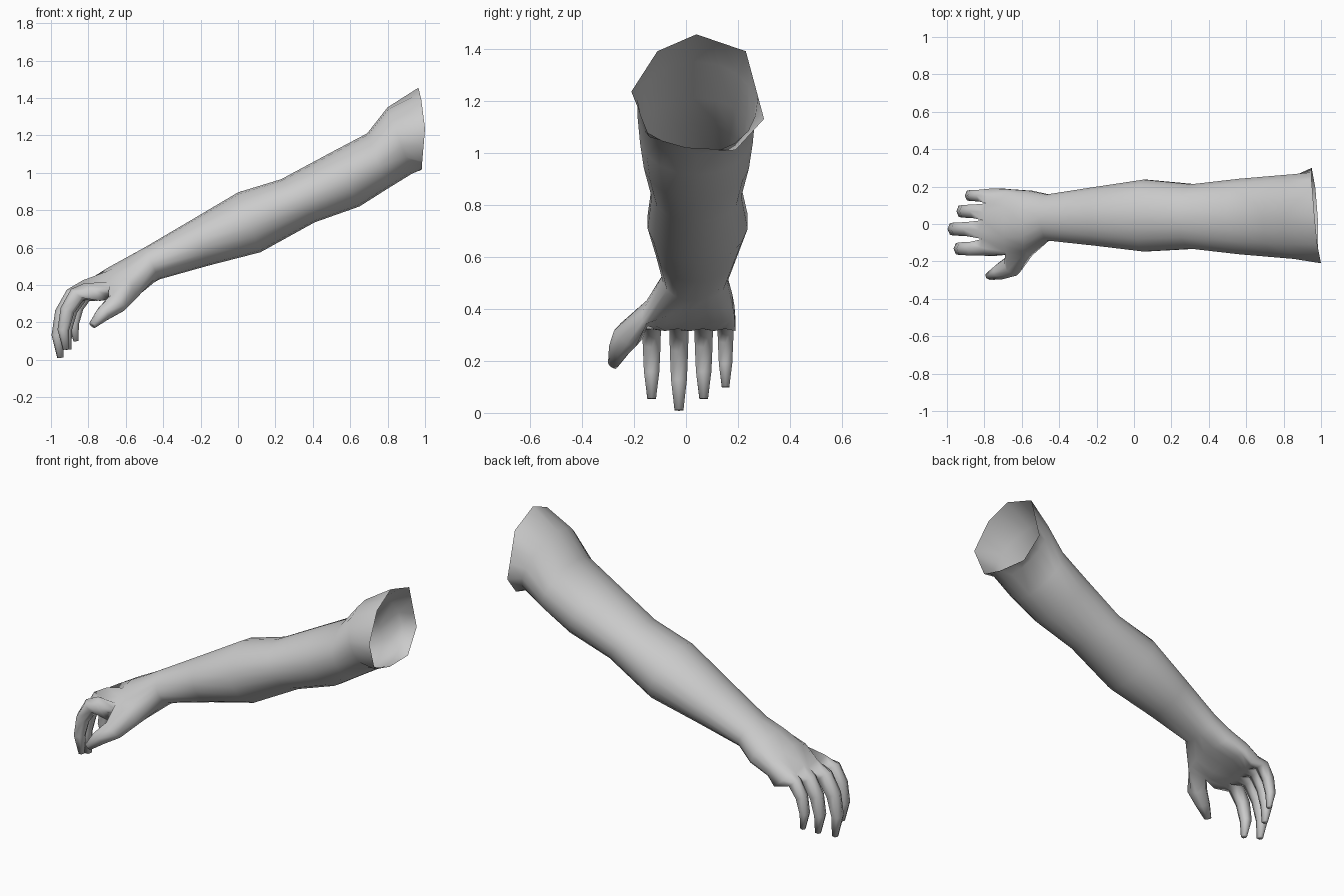
import bpy, bmesh
from math import cos, sin, radians
from mathutils import Vector

if "Cube" in bpy.data.objects:
    bpy.data.objects.remove(bpy.data.objects["Cube"])

N = 18                       # 9 points over the top, 9 underneath
bm = bmesh.new()


def add_loop(points):
    return [bm.verts.new(p) for p in points]


def bridge(a, b, skip=()):
    n = len(a)
    for k in range(n):
        if k not in skip:
            m = (k + 1) % n
            bm.faces.new((a[k], a[m], b[m], b[k]))


def spow(v, p):
    return abs(v) ** p * (1 if v >= 0 else -1)


def section(top, bottom, y0, y1, p=1.0, drop0=0.0, drop1=0.0):
    """Rounded ring from its top and bottom (x, z) and its y limits."""
    pts = []
    for k in range(N):
        a = radians(170 - 20 * k)
        c, s = spow(cos(a), p), spow(sin(a), p)
        x = (top[0] + bottom[0]) / 2 + s * (top[0] - bottom[0]) / 2
        z = (top[1] + bottom[1]) / 2 + s * (top[1] - bottom[1]) / 2
        z -= (drop0 if c < 0 else drop1) * c * c
        pts.append((x, (y0 + y1) / 2 + c * (y1 - y0) / 2, z))
    return pts


# Open shoulder rim: eight corners, filled in to N points
corners = [(0, (1.0, -.21, 1.235)), (2, (.98, -.11, 1.39)), (4, (.965, .04, 1.455)),
           (6, (.95, .23, 1.39)), (9, (.95, .30, 1.13)), (11, (.97, .19, 1.01)),
           (13, (.985, 0, 1.02)), (16, (.985, -.14, 1.06)), (18, (1.0, -.21, 1.235))]
rim = []
for (k0, p0), (k1, p1) in zip(corners, corners[1:]):
    for k in range(k0, k1):
        rim.append(Vector(p0).lerp(Vector(p1), (k - k0) / (k1 - k0)))

# Knuckle ring: webs on the even points, knuckles on the odd ones
ys = [-.17, -.125, -.08, -.03, .02, .065, .11, .15, .19]
kx = [-.79, -.82, -.81, -.83, -.81, -.81, -.79, -.785, -.76]
kz = [.375, .41, .385, .425, .39, .42, .385, .405, .365]
knuckles = [(x, y, z) for x, y, z in zip(kx, ys, kz)]
knuckles += [(x + .055, y, .315 + (.008 if i % 2 else 0))
             for i, (x, y) in reversed(list(enumerate(zip(kx, ys))))]

# Arm and palm
profiles = [
    rim,
    section((.80, 1.35), (.93, .995), -.19, .27),
    section((.69, 1.21), (.80, .915), -.18, .26),
    section((.50, 1.11), (.65, .82), -.165, .245),
    section((.23, .965), (.41, .735), -.135, .215),
    section((.0, .895), (.12, .575), -.15, .24),
    section((-.25, .747), (-.16, .503), -.118, .2),
    section((-.50, .60), (-.42, .43), -.09, .16),
    section((-.60, .545), (-.51, .39), -.17, .18, .8, .10, .03),
    section((-.70, .49), (-.64, .355), -.165, .188, .7, .06, .03),
    knuckles]
rings = [add_loop(p) for p in profiles]
for j in range(len(rings) - 1):
    bridge(rings[j], rings[j + 1], (16, 17, 0) if j == 8 else ())

# Fingers, index to little: root x, y centre, length scale
path = [(-.05, -.035), (-.11, -.13), (-.135, -.25), (-.12, -.37)]
sizes = [(.041, .046), (.039, .040), (.034, .032), (.019, .016)]
hexagon = [(-.9, .6), (0, 1), (.9, .6), (.9, -.6), (0, -1), (-.9, -.6)]
fingers = [(-.815, -.132, .88), (-.83, -.027, 1.0), (-.80, .068, .88), (-.775, .152, .76)]
for f, (bx, cy, s) in enumerate(fingers):
    i = 2 * f
    prev = [rings[-1][m] for m in (i, i + 1, i + 2, 15 - i, 16 - i, 17 - i)]
    pts = [Vector((0, 0))] + [Vector(p) for p in path]
    for q in range(1, 5):
        t = (pts[min(q + 1, 4)] - pts[q - 1]).normalized()
        w, h = sizes[q - 1]
        g = .75 + .25 * s if f < 3 else .84
        loop = add_loop([(bx + s * pts[q].x + t.y * b * h * g, cy + a * w * g,
                          .38 + s * pts[q].y - t.x * b * h * g) for a, b in hexagon])
        bridge(prev, loop)
        prev = loop
    bm.faces.new(prev)

# Thumb, grown from the gap left in the side of the palm
r1, r2 = rings[8], rings[9]
prev = [r1[16], r1[17], r1[0], r1[1], r2[1], r2[0], r2[17], r2[16]]
co = [v.co.copy() for v in prev]
root = sum(co, Vector()) / 8
centres = [Vector(c) for c in ((-.65, -.222, .30), (-.72, -.256, .245), (-.778, -.28, .185))]
d = (centres[2] - root).normalized()
u = sum(co[4:], Vector()) - sum(co[:4], Vector())
u = (u - d * u.dot(d)).normalized()
v = co[3] + co[4] - co[0] - co[7]
v = (v - d * v.dot(d) - u * v.dot(u)).normalized()
cu = [-.6, -1, -1, -.6, .6, 1, 1, .6]
cv = [-1, -.4, .4, 1, 1, .4, -.4, -1]
for c, r in zip(centres, (.052, .038, .019)):
    loop = add_loop([c + u * a * r + v * b * r for a, b in zip(cu, cv)])
    bridge(prev, loop)
    prev = loop
bm.faces.new(prev)

bmesh.ops.recalc_face_normals(bm, faces=bm.faces)
for face in bm.faces:
    face.smooth = True
mesh = bpy.data.meshes.new("arm")
bm.to_mesh(mesh)
bm.free()
arm = bpy.data.objects.new("arm", mesh)
bpy.context.collection.objects.link(arm)
